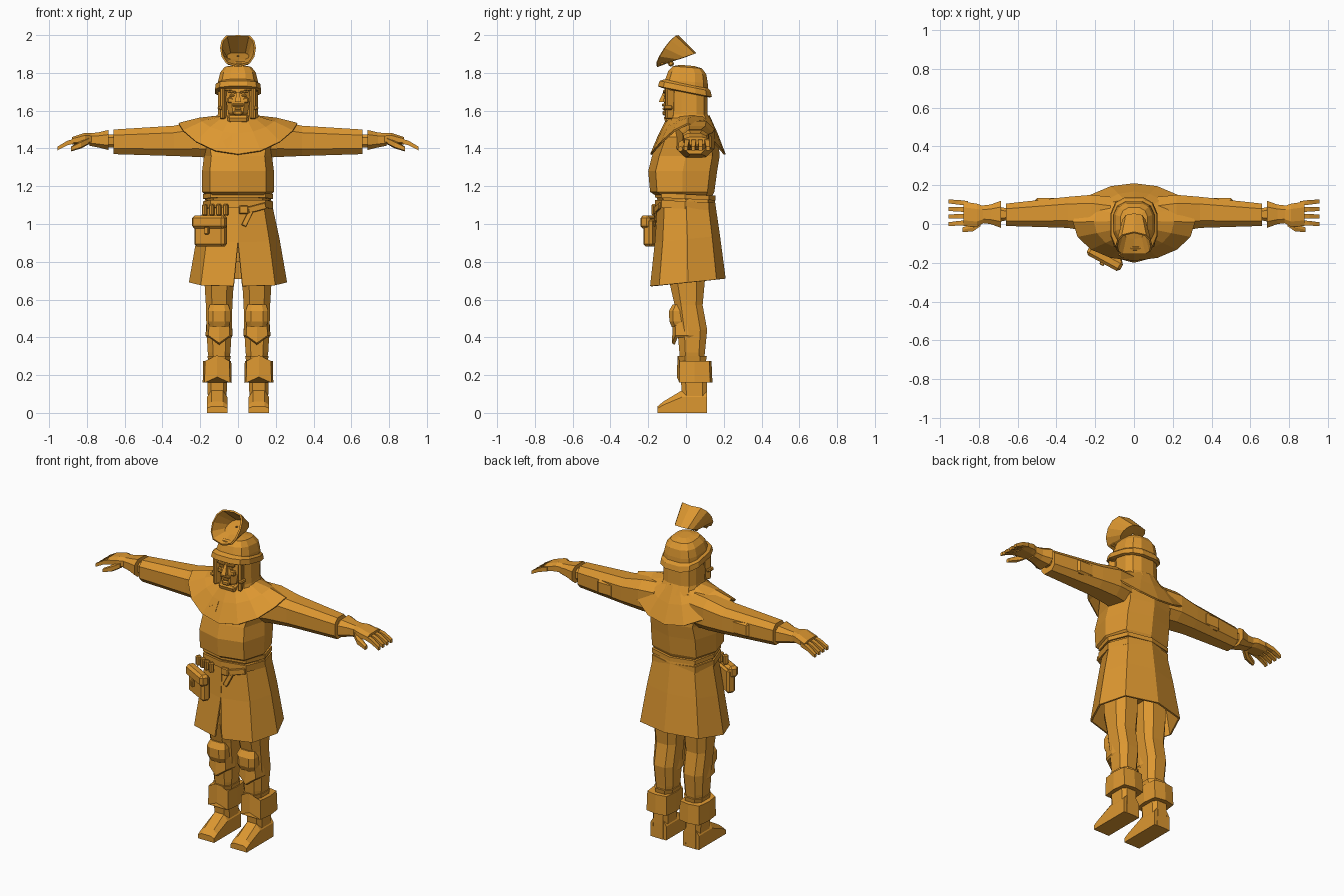
import bpy, bmesh
from math import sin, cos, pi, copysign
from mathutils import Vector

cube = bpy.data.objects.get("Cube")
if cube:
    bpy.data.objects.remove(cube, do_unlink=True)

ochre = bpy.data.materials.new("ochre")
ochre.use_nodes = True
ochre.diffuse_color = (.72, .31, .03, 1)
shader = ochre.node_tree.nodes["Principled BSDF"]
shader.inputs["Base Color"].default_value = ochre.diffuse_color


def finish(name, bm, thickness=0):
    bmesh.ops.recalc_face_normals(bm, faces=bm.faces)
    mesh = bpy.data.meshes.new(name)
    bm.to_mesh(mesh)
    bm.free()
    mesh.materials.append(ochre)
    obj = bpy.data.objects.new(name, mesh)
    bpy.context.collection.objects.link(obj)
    if thickness:
        modifier = obj.modifiers.new("thickness", "SOLIDIFY")
        modifier.thickness = thickness
    return obj


def skin(name, rings, closed=True, capped=True, thickness=0):
    """Bridge rings of points that all have the same length."""
    bm = bmesh.new()
    rows = [[bm.verts.new(point) for point in ring] for ring in rings]
    count = len(rows[0])
    for lower, upper in zip(rows, rows[1:]):
        for i in range(count if closed else count - 1):
            j = (i + 1) % count
            bm.faces.new((lower[i], lower[j], upper[j], upper[i]))
    if capped:
        bm.faces.new(rows[0])
        bm.faces.new(rows[-1])
    return finish(name, bm, thickness)


def section(width, front, back, sides=8, power=.7, ridge=False):
    """Rounded outline from the front round to the back, with a corner in front if ridged."""
    points = []
    for i in range(sides):
        angle = 2 * pi * (i if ridge else i + .5) / sides
        grow = 1 if ridge else 1 / cos(pi / sides)
        across, along = (copysign(min(1, abs(v * grow) ** power), v)
                         for v in (sin(angle), -cos(angle)))
        points.append((width * across, (front + back) / 2 + along * (back - front) / 2))
    return points


def column(name, *rows, centre=0, side=1, tilt=0, lift=0, capped=True, **shape):
    """Upright loft; each row is height, half width, front, back. Lift raises the front corner."""
    rings = []
    for z, width, front, back in rows:
        ring = [Vector((side * (centre + x), y, z + tilt * y))
                for x, y in section(width, front, back, **shape)]
        ring[0].z += lift
        rings.append(ring)
    return skin(name, rings, capped=capped)


def limb(name, *rows, side=1, **shape):
    """Sideways loft; each row is reach, front, back, height, half thickness."""
    return skin(name, [[(side * x, y, z + rise) for rise, y in section(thick, front, back, **shape)]
                       for x, front, back, z, thick in rows])


def block(name, at, size, turn=(0, 0, 0)):
    """Box with chamfered edges."""
    bm = bmesh.new()
    bmesh.ops.create_cube(bm, size=1)
    bmesh.ops.scale(bm, vec=size, verts=bm.verts)
    bmesh.ops.bevel(bm, geom=bm.edges[:], offset=min(size) / 4, segments=1, affect="EDGES")
    obj = finish(name, bm)
    obj.location, obj.rotation_euler = at, turn
    return obj


# Torso with a ridge down the back, and the belts around it
column("torso", (1.1, .16, -.14, .14), (1.15, .17, -.16, .14), (1.17, .19, -.19, .15),
       (1.28, .19, -.2, .165), (1.36, .18, -.18, .178), (1.46, .2, -.14, .17), (1.54, .13, -.1, .14),
       ridge=True)
for name, height, depth in (("waist_belt", 1.1, .04), ("tool_belt", 1.145, .025)):
    column(name, *((height + rise, .185, -.165, .155) for rise in (-depth / 2, depth / 2)),
           ridge=True, tilt=-.05)


# Skirt: open shell, split at the front
def skirt_ring(height, width, front, back, gap):
    ring = [(x, y, height + y / 10) for x, y in section(width, front, back, power=.8, ridge=True)]
    first = ring.pop(0)
    return [(gap, *first[1:])] + ring + [(-gap, *first[1:])]


skin("skirt", [skirt_ring(1.13, .175, -.15, .15, .001), skirt_ring(.92, .22, -.165, .18, .001),
               skirt_ring(.69, .26, -.19, .21, .024)], closed=False, capped=False, thickness=.01)
column("hips", (.8, .14, -.08, .1), (1.1, .15, -.11, .12))


# Mantle: a round cape that dips in front and behind
def mantle_ring(blend):
    ring = []
    for i in range(16):
        angle = 2 * pi * i / 16
        x, y = sin(angle), -cos(angle)
        rim = Vector((x * .315, .01 + y * .2, 1.535 - .165 * abs(y) ** 1.5))
        neck = Vector((x * .1, .015 + y * .11, 1.575))
        ring.append(rim.lerp(neck, blend) + Vector((0, 0, .03 * blend * (1 - blend))))
    return ring


skin("mantle", [mantle_ring(blend) for blend in (0, .5, 1)], capped=False, thickness=.01)
patch = [(-.03, 1.475), (-.035, 1.42), (-.06, 1.4), (-.08, 1.44), (-.055, 1.455)]
skin("chest_patch", [[(x, (z - 1.36) * .42 - .185 - depth, z) for x, z in patch] for depth in (0, .009)])

# Head inside the hood
column("hood", (1.53, .12, -.1, .14), (1.58, .107, -.085, .115), (1.73, .104, -.08, .112), sides=12)
column("face", (1.56, .04, -.09, 0), (1.59, .052, -.115, 0), (1.65, .063, -.117, 0), (1.75, .06, -.1, 0))
column("nose", (1.645, .016, -.145, -.1), (1.7, .007, -.12, -.1), sides=4)
block("moustache", at=(0, -.118, 1.63), size=(.06, .02, .014))
block("mouth", at=(0, -.118, 1.61), size=(.034, .014, .012))
block("chin", at=(0, -.11, 1.588), size=(.045, .03, .026))
block("collar_front", at=(0, -.09, 1.56), size=(.11, .05, .04), turn=(.3, 0, 0))

# Helmet dome, its sloping brim, and the raised hollow visor
column("helmet_dome", (1.7, .108, -.115, .118), (1.755, .105, -.11, .115), (1.8, .094, -.095, .108),
       (1.83, .07, -.07, .085), (1.84, .03, -.03, .045), sides=12, tilt=-.08)
column("helmet_brim", (1.695, .11, -.13, .125), (1.7, .122, -.148, .137), (1.73, .118, -.14, .13),
       (1.745, .1, -.11, .115), sides=12, tilt=-.2)


def visor_ring(lower, upper, bulge, width):
    """Oval between two points in the middle plane, bowed away from the straight line."""
    lower, upper = Vector((0, *lower)), Vector((0, *upper))
    return [lower.lerp(upper, (1 - cos(angle)) / 2) + Vector((width * copysign(abs(sin(angle)) ** .6, sin(angle)),
            -bulge * abs(sin(angle)), bulge * abs(sin(angle))))
            for angle in (2 * pi * i / 12 for i in range(12))]


visor = [visor_ring((-.153, 1.83), (-.04, 2), .016, .095), visor_ring((-.075, 1.86), (.055, 1.905), 0, .065)]
visor_back = [Vector((0, -.01, 1.88)).lerp(point, .1) for point in visor[-1]]
skin("visor", visor + [visor_back], capped=False, thickness=.01)
block("visor_slit_plate", at=(0, -.125, 1.85), size=(.11, .02, .014), turn=(.5, 0, 0))
block("visor_hinge", at=(0, -.08, 1.85), size=(.05, .03, .03), turn=(.4, 0, 0))

for prefix, side in (("left_", 1), ("right_", -1)):
    # Face details and hood edges
    block(prefix + "hood_edge", at=(side * .078, -.086, 1.64), size=(.024, .05, .17), turn=(0, 0, side * .4))
    block(prefix + "brow", at=(side * .033, -.113, 1.7), size=(.045, .018, .012), turn=(0, side * -.15, 0))
    block(prefix + "eye", at=(side * .032, -.113, 1.68), size=(.026, .01, .01))
    block(prefix + "cheek", at=(side * .042, -.106, 1.655), size=(.03, .024, .03))
    block(prefix + "strap_knot", at=(side * .095, -.095, 1.615), size=(.025, .045, .02), turn=(0, side * -.3, 0))

    # Sleeve with its elbow patch
    limb(prefix + "sleeve", (.12, -.06, .14, 1.45, .1), (.22, -.04, .15, 1.45, .095),
         (.34, -.02, .14, 1.44, .08), (.66, -.01, .105, 1.435, .065), side=side)
    block(prefix + "elbow_patch", at=(side * .455, .112, 1.435), size=(.11, .045, .085))

    # Glove and fingers
    limb(prefix + "wrist", (.65, .02, .08, 1.44, .035), (.7, .01, .09, 1.44, .035), side=side)
    limb(prefix + "glove_cuff", (.685, -.02, .12, 1.445, .053), (.74, 0, .1, 1.445, .04),
         (.785, .005, .095, 1.447, .033), side=side)
    limb(prefix + "palm", (.77, .008, .09, 1.45, .03), (.81, -.015, .105, 1.453, .03),
         (.88, -.01, .115, 1.44, .02), side=side)
    for i, finger in enumerate(("index", "middle", "ring", "little")):
        start = .033 * i - .005
        spread = (i - 1) * .006
        limb(prefix + finger + "_finger", (.855, start, start + .024, 1.442, .013),
             (.905, start + spread / 2, start + spread / 2 + .024, 1.428, .012),
             (.955, start + spread, start + spread + .02, 1.4, .01), side=side, sides=4, power=.4)
    limb(prefix + "thumb", (.79, -.01, .03, 1.44, .018), (.83, -.038, 0, 1.42, .02),
         (.885, -.042, -.018, 1.397, .013), side=side, sides=6)

    # Leg with its knee pad and shin guard
    stance = {"centre": side * .1 * side, "side": side}
    column(prefix + "leg", (.26, .05, -.03, .095), (.32, .06, -.035, .1), (.44, .067, -.045, .112),
           (.57, .07, -.06, .088), (.7, .078, -.09, .1), (.86, .078, -.09, .1), **stance)
    column(prefix + "knee_pad", (.455, .05, -.075, 0), (.485, .06, -.088, 0), (.54, .06, -.09, 0),
           (.575, .048, -.07, 0), **stance)
    column(prefix + "shin_guard", (.4, .066, -.06, .09), (.41, .072, -.075, .1), (.5, .066, -.07, .09),
           lift=-.04, ridge=True, **stance)
    column(prefix + "ankle_band", (.27, .056, -.035, .105), (.3, .062, -.042, .11), **stance)

    # Boot: notched cuff, shaft and wedge foot
    stance["centre"] = .11
    column(prefix + "boot_cuff", (.16, .077, -.048, .14), (.275, .074, -.045, .135),
           lift=.03, ridge=True, power=.4, **stance)
    column(prefix + "boot_shaft", (0, .052, .02, .112), (.09, .05, -.02, .112), (.2, .052, -.03, .11),
           power=.5, **stance)
    outline = [(.11, 0), (.11, .12), (-.02, .12), (-.12, .06), (-.15, .035), (-.15, 0)]
    skin(prefix + "boot_foot", [[(side * (.11 + inset), y, z * flat) for y, z in outline]
                                for inset, flat in ((-.054, .7), (-.03, 1), (.03, 1), (.054, .7))])

# Pouch, loops and buckle hanging from the belt
slant = (0, 0, -.5)
block("pouch", at=(-.145, -.165, .955), size=(.18, .055, .15), turn=slant)
block("pouch_flap", at=(-.15, -.176, 1.01), size=(.196, .058, .07), turn=slant)
block("pouch_clasp", at=(-.165, -.205, .965), size=(.025, .016, .04), turn=slant)
for i, name in enumerate(("outer", "second", "third", "inner")):
    block(name + "_belt_loop", at=(.037 * i - .175, -.13 - .012 * i, 1.075), size=(.024, .03, .06), turn=slant)
block("buckle", at=(.03, -.166, 1.075), size=(.05, .02, .045))
block("belt_tail", at=(.05, -.163, 1.03), size=(.028, .012, .09), turn=(-.1, .45, 0))
block("belt_strap", at=(.1, -.15, 1.085), size=(.1, .014, .035), turn=(0, -.25, .25))
